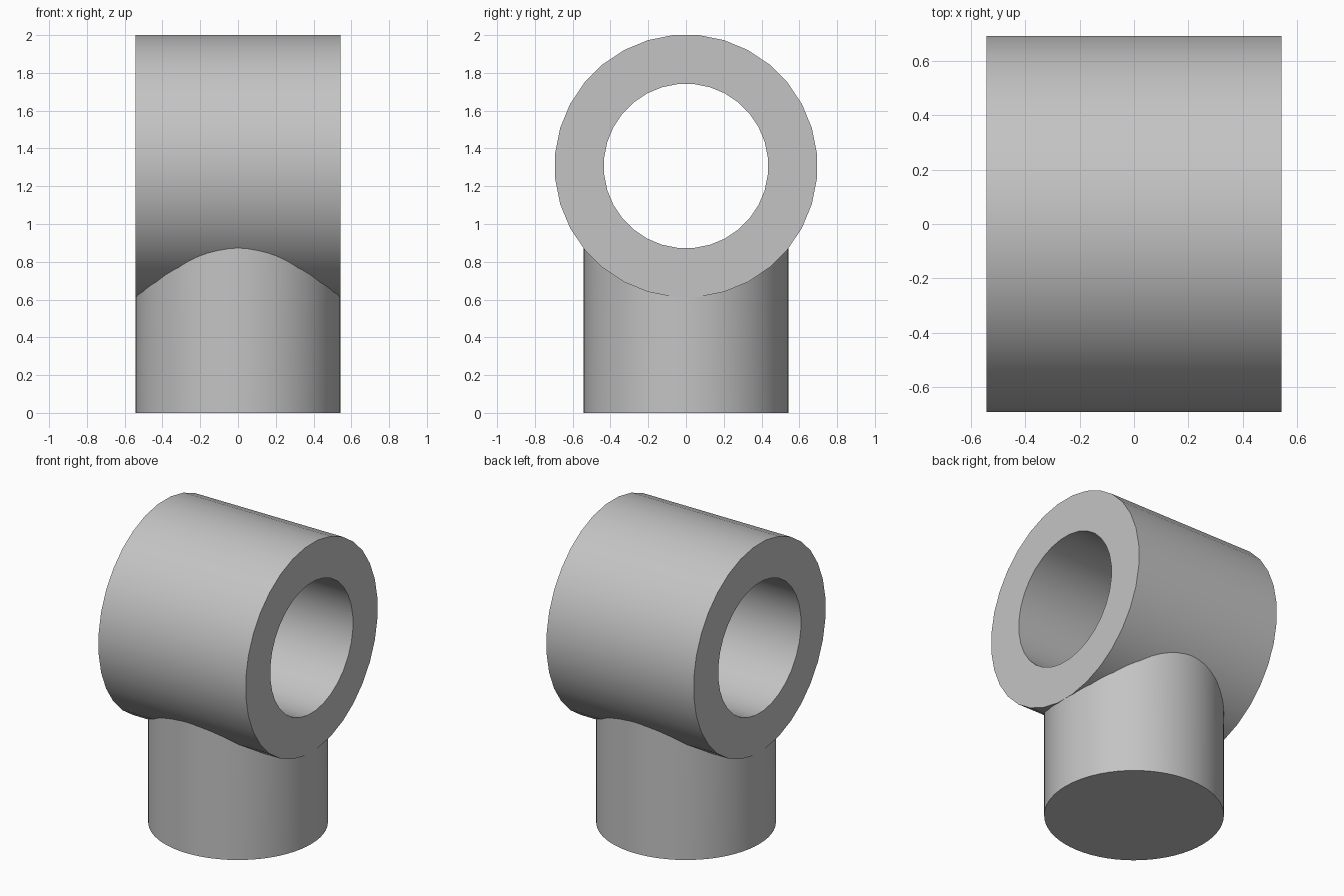
import bpy, bmesh
from math import sin, cos, pi, sqrt

if "Cube" in bpy.data.objects:
    bpy.data.objects.remove(bpy.data.objects["Cube"])

HALF = 0.543          # half length of the ring, also the stem radius
OUTER, BORE = 0.696, 0.436
AXIS_Z = 1.307
RING_SIDES, STEM_SIDES = 32, 64

grey = bpy.data.materials.new("light grey")
grey.use_nodes = True
colour = (0.55, 0.55, 0.55, 1)
grey.diffuse_color = colour
grey.node_tree.nodes["Principled BSDF"].inputs["Base Color"].default_value = colour


def bridge(bm, a, b):
    n = len(a)
    for i in range(n):
        j = (i + 1) % n
        bm.faces.new((a[i], a[j], b[j], b[i]))


def finish(bm, name):
    bmesh.ops.recalc_face_normals(bm, faces=bm.faces)
    mesh = bpy.data.meshes.new(name)
    bm.to_mesh(mesh)
    bm.free()
    mesh.materials.append(grey)
    obj = bpy.data.objects.new(name, mesh)
    bpy.context.collection.objects.link(obj)
    bpy.ops.object.select_all(action='DESELECT')
    obj.select_set(True)
    bpy.context.view_layer.objects.active = obj
    bpy.ops.object.shade_smooth_by_angle(angle=pi / 6)
    return obj


# Horizontal ring: a rectangular section carried round the x axis
bm = bmesh.new()
loops = []
for x, r in ((-HALF, OUTER), (HALF, OUTER), (HALF, BORE), (-HALF, BORE)):
    angles = [2 * pi * (i + 0.5) / RING_SIDES for i in range(RING_SIDES)]
    loops.append([bm.verts.new((x, r * sin(a), AXIS_Z + r * cos(a))) for a in angles])
for k in range(4):
    bridge(bm, loops[k], loops[(k + 1) % 4])
finish(bm, "ring")

# Stem: a cylinder whose top edge follows the underside of the ring
bm = bmesh.new()
bottom, top = [], []
for i in range(STEM_SIDES):
    a = 2 * pi * i / STEM_SIDES
    x, y = HALF * cos(a), HALF * sin(a)
    bottom.append(bm.verts.new((x, y, 0)))
    top.append(bm.verts.new((x, y, AXIS_Z - sqrt((OUTER - 0.01) ** 2 - y * y))))
bridge(bm, bottom, top)
bm.faces.new(bottom[::-1])
finish(bm, "stem")
